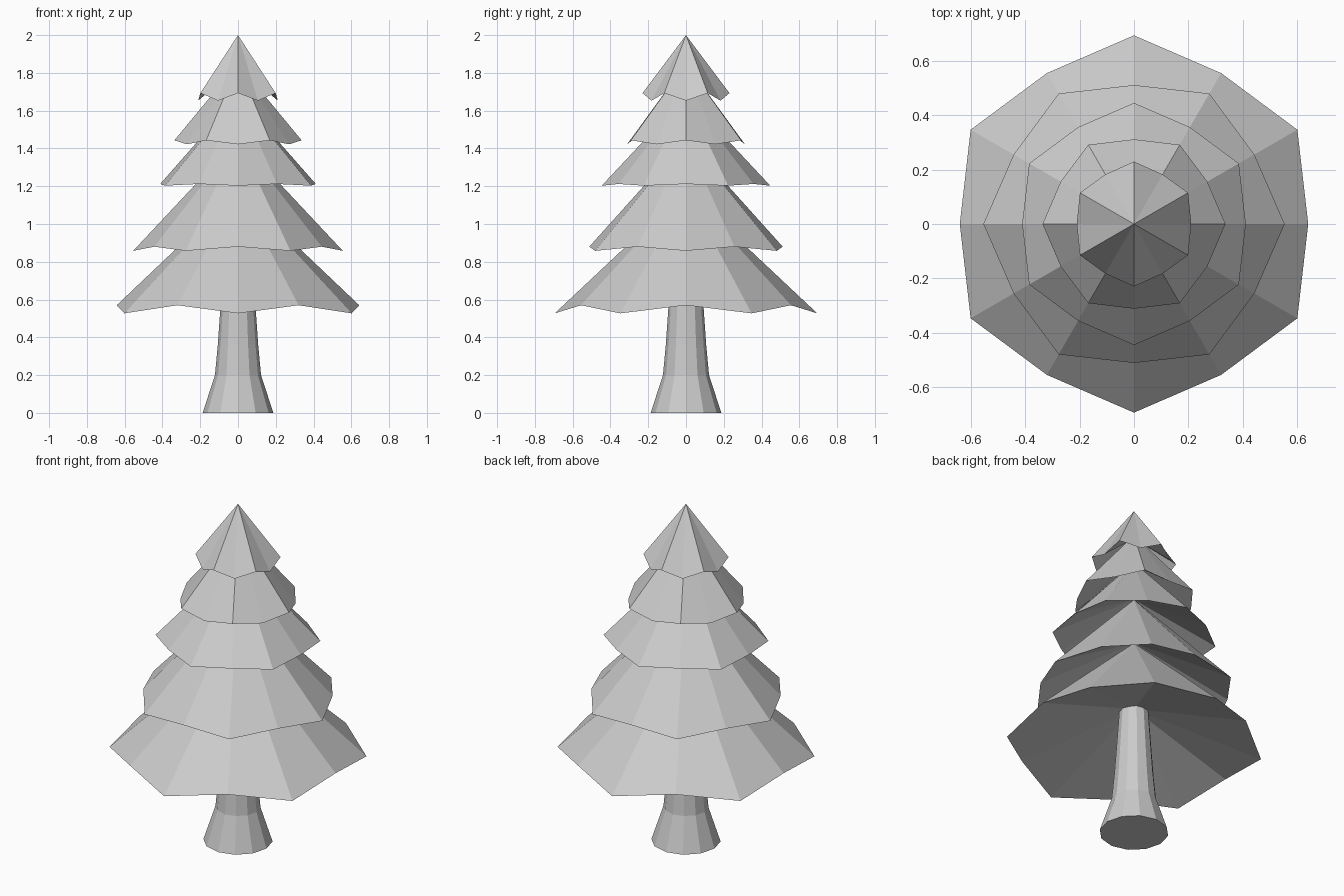
import bpy, bmesh
from math import cos, sin, pi

if "Cube" in bpy.data.objects:
    bpy.data.objects.remove(bpy.data.objects["Cube"])

SIDES = 12


def finish(name, bm):
    mesh = bpy.data.meshes.new(name)
    bm.to_mesh(mesh)
    bm.free()
    obj = bpy.data.objects.new(name, mesh)
    bpy.context.collection.objects.link(obj)
    return obj


def ring(bm, even, odd):
    """Ring of vertices alternating between two (radius, height) pairs."""
    verts = []
    for i in range(SIDES):
        r, z = odd if i % 2 else even
        a = 2 * pi * i / SIDES
        verts.append(bm.verts.new((r * cos(a), r * sin(a), z)))
    return verts


def branch_tier(name, even, odd, under, apex):
    # Cone with a zigzag rim and a shallower hollow underneath
    bm = bmesh.new()
    rim = ring(bm, even, odd)
    tip = bm.verts.new((0, 0, apex))
    hollow = bm.verts.new((0, 0, under))
    for i in range(SIDES):
        j = (i + 1) % SIDES
        bm.faces.new((rim[i], rim[j], tip))
        bm.faces.new((rim[j], rim[i], hollow))
    return finish(name, bm)


def trunk(profile):
    # Flared, tapering trunk with closed ends
    bm = bmesh.new()
    rings = [ring(bm, p, p) for p in profile]
    for lo, hi in zip(rings, rings[1:]):
        for i in range(SIDES):
            j = (i + 1) % SIDES
            bm.faces.new((lo[i], lo[j], hi[j], hi[i]))
    bm.faces.new(rings[0][::-1])
    bm.faces.new(rings[-1])
    return finish("trunk", bm)


trunk([(0.187, 0), (0.122, 0.2), (0.107, 0.36), (0.093, 0.56), (0.08, 0.75)])

# Tiers from bottom to top: rim at 0/60 degrees, rim at 30/90 degrees,
# height of the hollow, apex
TIERS = [
    ((0.642, 0.57), (0.695, 0.527), 0.77, 1.18),
    ((0.555, 0.858), (0.512, 0.88), 1.18, 1.45),
    ((0.412, 1.212), (0.446, 1.203), 1.45, 1.68),
    ((0.337, 1.443), (0.312, 1.422), 1.66, 1.85),
    ((0.211, 1.653), (0.23, 1.693), 1.83, 2.0),
]
for n, (even, odd, under, apex) in enumerate(TIERS, 1):
    branch_tier(f"branch_tier_{n}", even, odd, under, apex)
